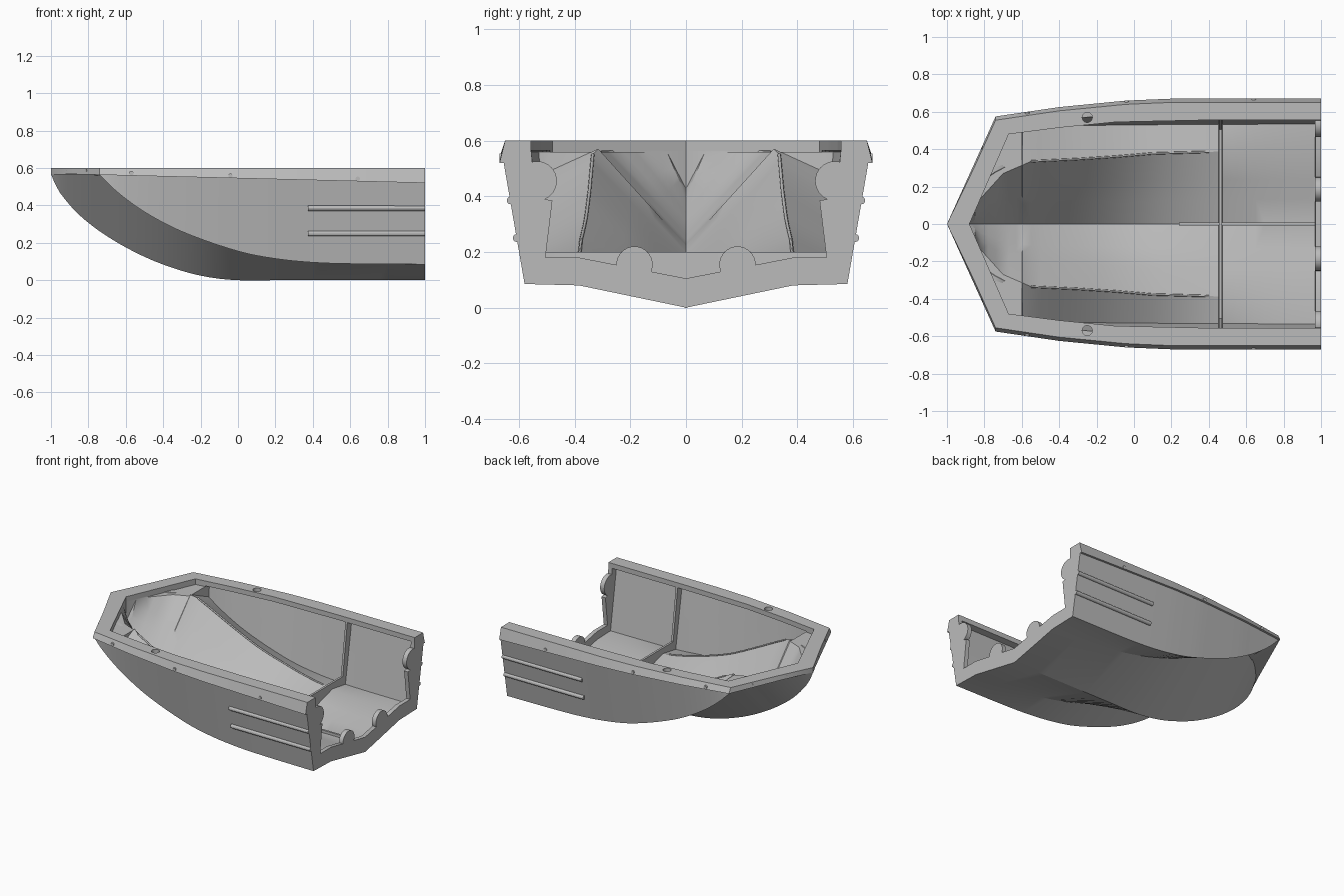
import bpy, bmesh, math
from mathutils import Vector

cube = bpy.data.objects.get("Cube")
if cube:
    bpy.data.objects.remove(cube)

grey = bpy.data.materials.new("hull grey")
grey.use_nodes = True
grey.diffuse_color = (0.5, 0.5, 0.5, 1)
grey.node_tree.nodes["Principled BSDF"].inputs["Base Color"].default_value = grey.diffuse_color


def curve(points, smooth=False):
    """Return a function through the points, straight or eased."""
    def f(x):
        if x <= points[0][0]:
            return points[0][1]
        for i in range(len(points) - 1):
            (a, p), (b, q) = points[i], points[i + 1]
            if x <= b:
                t, h = (x - a) / (b - a), b - a
                if not smooth:
                    return p + (q - p) * t
                a0, p0 = points[max(i - 1, 0)]
                b1, q1 = points[min(i + 2, len(points) - 1)]
                m, n = (q - p0) / (b - a0) * h, (q1 - p) / (b1 - a) * h
                return (p + m * t + (3 * (q - p) - 2 * m - n) * t * t
                        + (2 * (p - q) + m + n) * t ** 3)
        return points[-1][1]
    return f


# Lines of the hull along its length
keel_z = curve([(-1, .57), (-.985, .53), (-.95, .465), (-.85, .35), (-.7, .235), (-.5, .125),
                (-.3, .05), (-.15, .015), (0, 0), (.2, 0), (1, 0)], True)
chine_z = curve([(-.74, .565), (-.65, .475), (-.5, .365), (-.3, .26), (0, .155),
                 (.2, .115), (.4, .095), (.6, .088), (1, .085)], True)
knuckle_z = curve([(-.69, .565), (-.55, .505), (-.3, .375), (-.1, .275), (.1, .2),
                   (.3, .145), (.5, .11), (.7, .09), (1, .08)], True)
knuckle_y = curve([(-1, 0), (-.95, .08), (-.9, .14), (-.82, .22), (-.74, .28), (-.6, .335),
                   (-.3, .36), (.1, .38), (1, .385)], True)
chine_y = curve([(-.74, .565), (0, .575), (1, .58)])
rim_y = curve([(-1, 0), (-.74, .575), (-.4, .625), (-.04, .66), (.2, .67), (1, .67)])
in_knuckle_y = curve([(-.88, 0), (-.82, .137), (-.7, .27), (-.55, .335), (-.3, .347),
                      (-.1, .36), (.1, .377), (.45, .387)])
in_rim_y = curve([(-.88, 0), (-.67, .48), (-.4, .515), (-.1, .545), (.4, .556), (1, .556)])
SKIN = .045


def rim_low(x):
    return .57 - .025 * (x + 1)


def section(x):
    """Half outline, from the keel around the rim to the inside floor."""
    r, low = rim_y(x), rim_low(x)
    k = min(1, r / .3)
    s = r - .015 * k
    cz = min(chine_z(x), low)
    out = [(0, keel_z(x)), (knuckle_y(x), min(knuckle_z(x), low)),
           (chine_y(x) if x > -.74 else s, cz), (s, low), (r, low), (r - .02 * k, .6)]
    if x < -.88:
        return out + [(0, .6)] * 10
    ri = in_rim_y(x)
    lip = Vector((ri, .565))
    floor = Vector((0, keel_z(x) + SKIN + .005))
    if x <= -.6:                                    # bow shelf
        wall = chine = Vector((ri, .56))
        knuckle = Vector((in_knuckle_y(x), .56 if x > -.88 else .425))
    elif .455 <= x <= .47:                          # rib
        wall, chine = Vector((ri, .56)), Vector((.505, .2))
        knuckle, floor = Vector((.387, .2)), Vector((0, .2))
    elif x >= .97:                                  # end flange
        wall, chine = Vector((ri, .56)), Vector((.505, .18))
        knuckle, floor = Vector((.385, .18)), Vector((0, .105))
    else:                                           # thin skin
        wall = Vector((s - .052, .56))
        chine = Vector((chine_y(x) - SKIN, chine_z(x) + SKIN))
        knuckle = Vector((in_knuckle_y(x), knuckle_z(x) + SKIN))
    m1, m2 = chine.lerp(wall, .5), chine.lerp(wall, .55)
    bed = [knuckle.lerp(floor, t) for t in (.38, .52, .66)]
    if x >= .97:
        m1, m2 = (.48, .385), (.54, .395)
        bed[1].y = .118
    return out + [(ri, .6), lip, wall, m2, m1, chine, knuckle, *bed, floor]


def smooth(ob):
    bpy.ops.object.select_all(action='DESELECT')
    ob.select_set(True)
    bpy.context.view_layer.objects.active = ob
    bpy.ops.object.shade_smooth_by_angle(angle=math.radians(25))


def finish(bm, name):
    bmesh.ops.recalc_face_normals(bm, faces=bm.faces)
    me = bpy.data.meshes.new(name)
    bm.to_mesh(me)
    bm.free()
    ob = bpy.data.objects.new(name, me)
    bpy.context.collection.objects.link(ob)
    me.materials.append(grey)
    smooth(ob)
    return ob


def cylinder(name, a, b, radius, sides=32):
    a, b = Vector(a), Vector(b)
    bm = bmesh.new()
    bmesh.ops.create_cone(bm, cap_ends=True, segments=sides, radius1=radius, radius2=radius,
                          depth=(b - a).length)
    turn = (b - a).to_track_quat('Z', 'Y').to_matrix().to_4x4()
    turn.translation = (a + b) / 2
    bm.transform(turn)
    return finish(bm, name)


def drill(ob, a, b, radius):
    """Cut a round hole and keep its edges crisp."""
    cutter = cylinder("cutter", a, b, radius)
    mod = ob.modifiers.new("hole", 'BOOLEAN')
    mod.operation, mod.solver, mod.object = 'DIFFERENCE', 'EXACT', cutter
    bpy.context.view_layer.objects.active = ob
    bpy.ops.object.modifier_apply(modifier=mod.name)
    bpy.data.objects.remove(cutter)
    smooth(ob)


# Hull: one half lofted through the sections, then mirrored
stations = sorted({-1, -.995, -.985, -.97, -.95, -.925, -.9, -.88, -.85, -.82, -.78, -.74, -.7, -.67,
                   -.63, -.6, -.595, -.55, .453, .455, .47, .472, .968, .97, 1}
                  | {i / 20 for i in range(-10, 20)})
bm = bmesh.new()
rows = [[bm.verts.new((x, y, z)) for y, z in section(x)] for x in stations]
for r0, r1 in zip(rows, rows[1:]):
    for j in range(len(r0) - 1):
        bm.faces.new((r0[j], r0[j + 1], r1[j + 1], r1[j]))
bm.faces.new(rows[-1])
bmesh.ops.remove_doubles(bm, verts=bm.verts, dist=.0005)
flat = [f for f in bm.faces if all(abs(v.co.y) < 1e-4 for v in f.verts)]
bmesh.ops.delete(bm, geom=flat, context='FACES')
half = bm.verts[:] + bm.edges[:] + bm.faces[:]
copy = bmesh.ops.duplicate(bm, geom=half)["geom"]
for v in [g for g in copy if isinstance(g, bmesh.types.BMVert)]:
    v.co.y *= -1
bmesh.ops.remove_doubles(bm, verts=bm.verts, dist=.0005)
hull = finish(bm, "hull")

for side, label in ((1, "back"), (-1, "front")):
    # Joining lugs on the open end, each with a bolt hole
    for part, y, z, r in (("floor_lug", .185, .155, .065), ("wall_lug", .535, .455, .071)):
        lug = cylinder(f"{label}_{part}", (.968, side * y, z), (1, side * y, z), r)
        for ob in (lug, hull):
            drill(ob, (.95, side * y, z), (1.05, side * y, z), .027)
    # Socket in the deck rim
    drill(hull, (-.25, side * .57, .55), (-.25, side * .57, .65), .027)
    # Spray strips along the outside
    for n, z in enumerate((.25, .385)):
        y = side * (.582 + .07 * (z - .085) / .44)
        cylinder(f"{label}_spray_strip_{n}", (.375, y, z), (1, y, z), .014, 12)
    # Rivets on the rim and on the bow
    for n, x in enumerate((-.57, -.04, .64)):
        y, z = rim_y(x), rim_low(x) + .013
        cylinder(f"{label}_rim_rivet_{n}", (x, side * (y - .03), z), (x, side * y, z), .012, 16)
    for n, x in enumerate((-.92, -.815)):
        p = Vector((x, side * rim_y(x), .583))
        d = Vector((-.91, side * .41, 0))
        cylinder(f"{label}_bow_rivet_{n}", p - d * .02, p + d * -.003, .008, 16)
    # Thin bead along the inner knuckle
    data = bpy.data.curves.new(f"{label}_inner_bead", 'CURVE')
    data.dimensions, data.bevel_depth, data.bevel_resolution = '3D', .006, 1
    line = data.splines.new('POLY')
    xs = [-.55 + i * .05 for i in range(20)]
    line.points.add(len(xs) - 1)
    for pt, x in zip(line.points, xs):
        pt.co = (x, side * in_knuckle_y(x), knuckle_z(x) + SKIN, 1)
    data.materials.append(grey)
    bpy.context.collection.objects.link(bpy.data.objects.new(data.name, data))

# Centre strip along the floor
bm = bmesh.new()
bmesh.ops.create_cube(bm, size=1)
for v in bm.verts:
    v.co = (.61 + v.co.x * .74, v.co.y * .014, .055 + v.co.z * .03)
finish(bm, "centre_strip")
